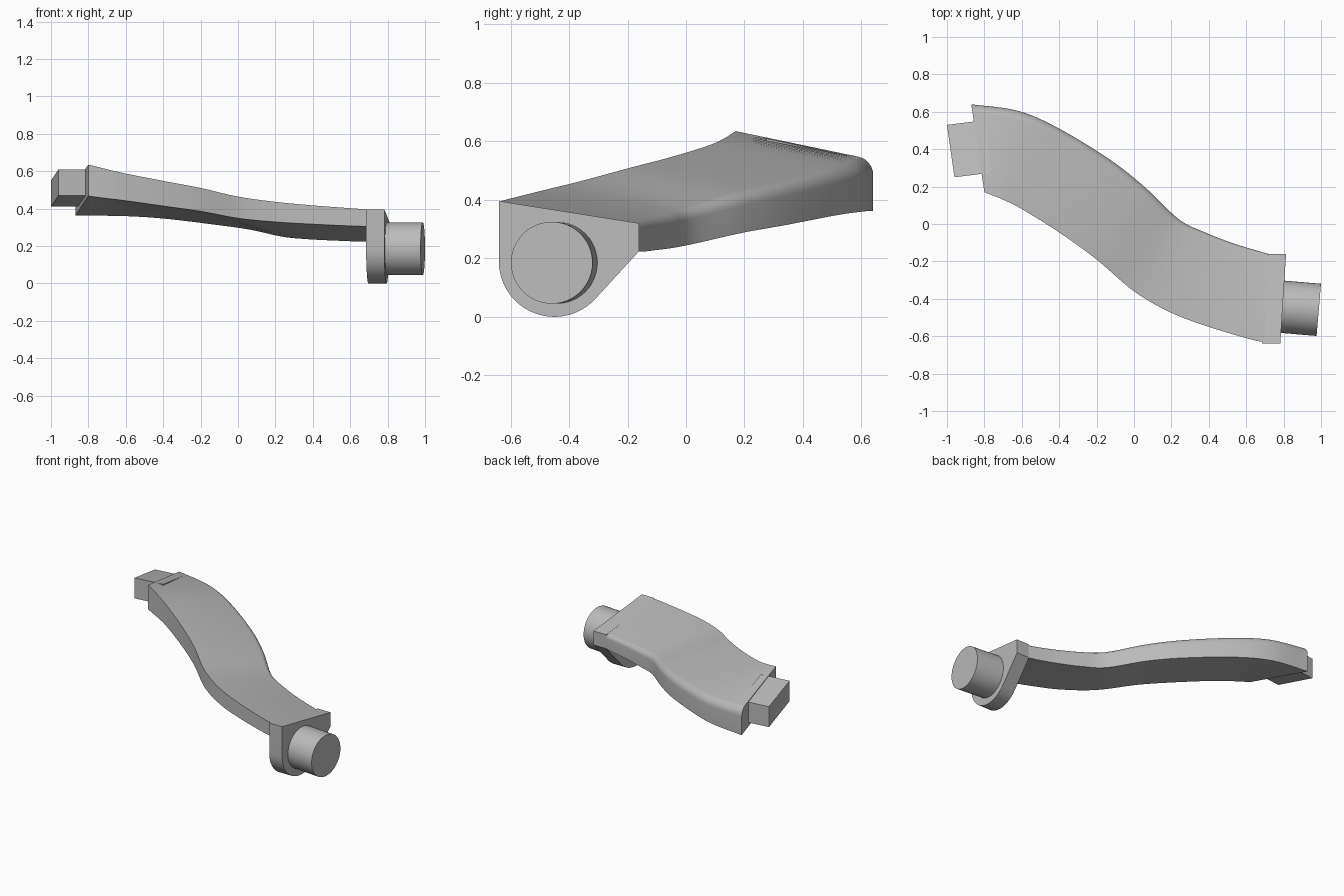
import bpy, bmesh, math
from mathutils import Vector, Matrix

cube = bpy.data.objects.get("Cube")
if cube:
    bpy.data.objects.remove(cube, do_unlink=True)

grey = bpy.data.materials.new("plain_grey")
grey.use_nodes = True
colour = (0.5, 0.5, 0.5, 1)
grey.diffuse_color = colour
grey.node_tree.nodes["Principled BSDF"].inputs["Base Color"].default_value = colour


def loft(name, rings, smooth=True):
    """Skin a list of equal-length closed rings and cap both ends."""
    bm = bmesh.new()
    rows = [[bm.verts.new(p) for p in ring] for ring in rings]
    count = len(rows[0])
    for a, b in zip(rows, rows[1:]):
        for i in range(count):
            j = (i + 1) % count
            bm.faces.new((a[i], a[j], b[j], b[i]))
    bm.faces.new(rows[0])
    bm.faces.new(rows[-1])
    bmesh.ops.recalc_face_normals(bm, faces=bm.faces)
    mesh = bpy.data.meshes.new(name)
    bm.to_mesh(mesh)
    bm.free()
    obj = bpy.data.objects.new(name, mesh)
    bpy.context.collection.objects.link(obj)
    mesh.materials.append(grey)
    if smooth:
        bpy.ops.object.select_all(action='DESELECT')
        obj.select_set(True)
        bpy.context.view_layer.objects.active = obj
        bpy.ops.object.shade_smooth_by_angle(angle=math.radians(30))
    return obj


def spline(points, steps):
    """Smooth curve of any dimension through the points."""
    vecs = [Vector(p) for p in points]
    padded = [vecs[0] * 2 - vecs[1]] + vecs + [vecs[-1] * 2 - vecs[-2]]
    result = []
    for a, b, c, d in zip(padded, padded[1:], padded[2:], padded[3:]):
        for k in range(steps):
            t = k / steps
            result.append(b + (c - a) * (t / 2)
                          + (a * 2 - b * 5 + c * 4 - d) * (t * t / 2)
                          + (b * 3 - a - c * 3 + d) * (t ** 3 / 2))
    return result + [vecs[-1]]


# Curved arm: top front edge, then top back edge, at each station
front_edge = [(-.80, .17, .635), (-.70, .13, .61), (-.60, .08, .587), (-.40, -.045, .548),
              (-.20, -.19, .51), (0, -.36, .464), (.20, -.475, .436), (.40, -.55, .417),
              (.60, -.61, .402), (.70, -.634, .395)]
back_edge = [(-.87, .64, .537), (-.62, .605, .523), (-.40, .51, .498), (-.13, .345, .455),
             (.06, .195, .418), (.24, .025, .37), (.38, -.045, .348), (.53, -.103, .333),
             (.66, -.143, .322), (.73, -.163, .318)]
fronts, backs = spline(front_edge, 6), spline(back_edge, 6)
sections = []
for i, (front, back) in enumerate(zip(fronts, backs)):
    t = i / (len(fronts) - 1)
    depth = .095 + .08 * (1 - t) ** 1.4
    radius = .05 - .03 * t
    down = Vector((0, 0, -1))
    inner = back + (front - back).normalized() * radius
    outer = back + down * radius
    # rounded upper back corner
    arc = []
    for k in range(7):
        a = k / 6 * math.pi / 2
        arc.append(back + (inner - back) * (1 - math.sin(a)) + (outer - back) * (1 - math.cos(a)))
    sections.append([front + down * depth * .96, front] + arc + [back + down * depth])
loft("curved_arm", sections)

# End plate: sloping top, straight back edge, rounded lower lobe
centre, lobe = Vector((-.45, .19)), .19
corner = Vector((-.16, .225))
to_corner = corner - centre
tangent = math.atan2(to_corner.y, to_corner.x) - math.acos(lobe / to_corner.length)
profile = [(-.64, .396), (-.16, .32), tuple(corner)]
for k in range(25):
    a = tangent + (-math.pi - tangent) * k / 24
    profile.append((centre.x + lobe * math.cos(a), centre.y + lobe * math.sin(a)))
plate_rings = [[(x + .065 * (y + .64), y, z) for y, z in profile] for x in (.685, .782)]
loft("end_plate", plate_rings)

# Round pin standing out of the plate
axis = Vector((1, -.085, 0)).normalized()
side = Vector((-axis.y, axis.x, 0))
pin_end = Vector((.988, -.459, .185))
pin_rings = []
for distance in (.24, 0):
    ring = []
    for k in range(48):
        a = k * math.tau / 48
        ring.append(pin_end - axis * distance + side * (.14 * math.cos(a))
                    + Vector((0, 0, .14 * math.sin(a))))
    pin_rings.append(ring)
loft("round_pin", pin_rings)

# Square tab at the other end, tilted with the arm
tab_face = [(-.96, .25, .61), (-1, .53, .55), (-1, .53, .41), (-.96, .25, .47)]
tab_rings = [tab_face, [(x + .2, y + .025, z) for x, y, z in tab_face]]
loft("square_tab", tab_rings, smooth=False)
